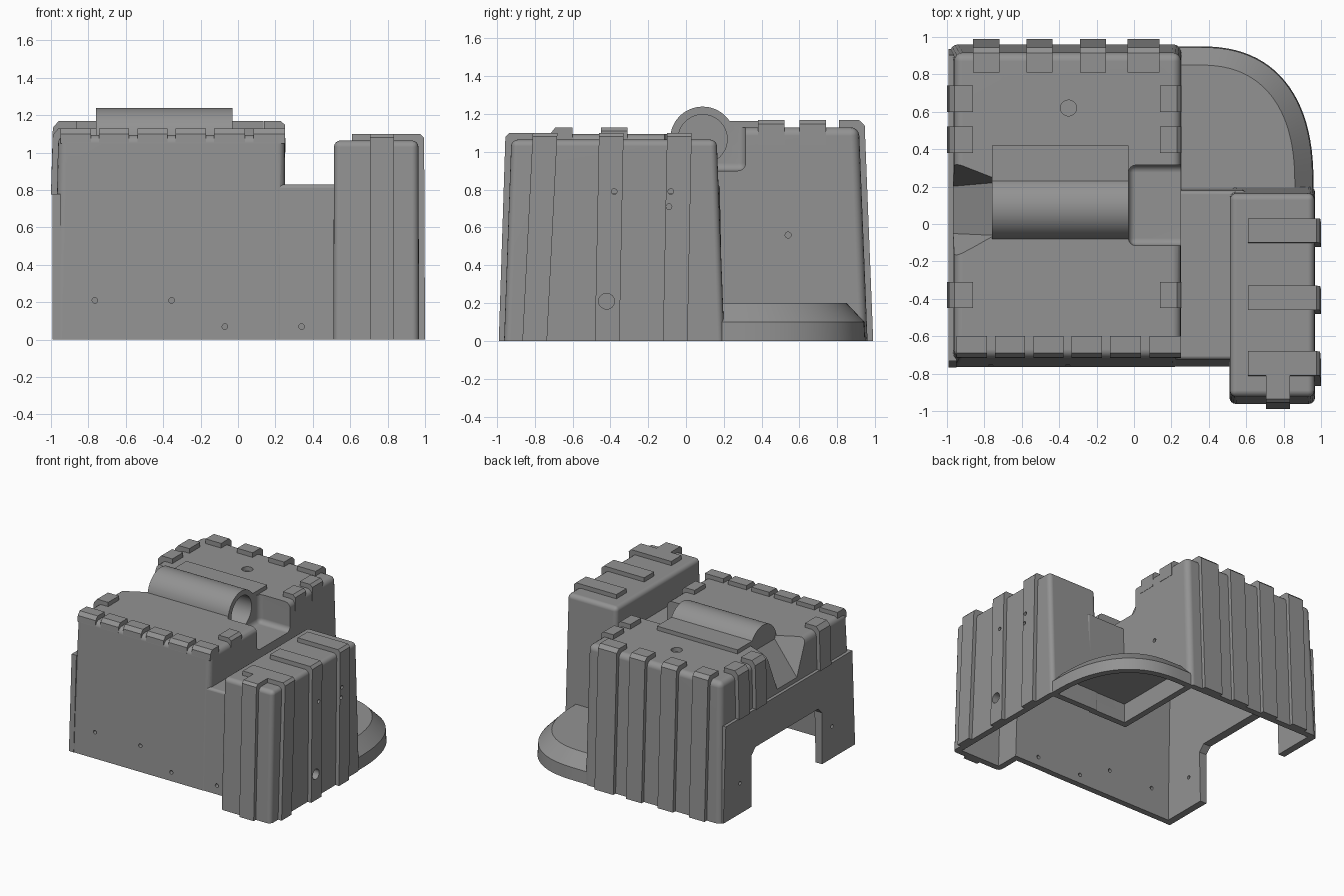
import bpy, bmesh, math
from mathutils import Matrix

if "Cube" in bpy.data.objects:
    bpy.data.objects.remove(bpy.data.objects["Cube"])

grey = bpy.data.materials.new("casing grey")
grey.diffuse_color = (0.29, 0.29, 0.29, 1)
grey.use_nodes = True
grey.node_tree.nodes["Principled BSDF"].inputs["Base Color"].default_value = grey.diffuse_color


def finish(name, bm, bevel=0, floor=None):
    """Turn a bmesh into an object, rounding all edges except those on the floor."""
    bmesh.ops.recalc_face_normals(bm, faces=bm.faces)
    if bevel:
        edges = [e for e in bm.edges
                 if not all(abs(v.co.z - floor) < 1e-4 for v in e.verts)]
        bmesh.ops.bevel(bm, geom=edges, offset=bevel, segments=4, profile=0.5, affect='EDGES')
    me = bpy.data.meshes.new(name)
    bm.to_mesh(me)
    bm.free()
    ob = bpy.data.objects.new(name, me)
    me.materials.append(grey)
    bpy.context.collection.objects.link(ob)
    return ob


def loft(name, rings, bevel=0, floor=None):
    """Closed solid through rings with equal point counts."""
    bm = bmesh.new()
    vs = [[bm.verts.new(p) for p in r] for r in rings]
    n = len(vs[0])
    for a, b in zip(vs, vs[1:]):
        for i in range(n):
            bm.faces.new((a[i], a[(i + 1) % n], b[(i + 1) % n], b[i]))
    bm.faces.new(vs[0][::-1])
    bm.faces.new(vs[-1])
    return finish(name, bm, bevel, floor)


def block(name, x0, x1, y0, y1, z0, z1, draft=(0, 0, 0, 0), bevel=0):
    """Box whose sides lean inward by draft per unit of height; z0 edges stay sharp."""
    def ring(z):
        a, b = x0 + draft[0] * z, x1 - draft[1] * z
        c, d = y0 + draft[2] * z, y1 - draft[3] * z
        return [(a, c, z), (b, c, z), (b, d, z), (a, d, z)]
    return loft(name, [ring(z0), ring(z1)], bevel, z0)


def cylinder(name, axis, centre, r, length, seg=24):
    bm = bmesh.new()
    rot = {'X': Matrix.Rotation(math.pi / 2, 4, 'Y'),
           'Y': Matrix.Rotation(math.pi / 2, 4, 'X'), 'Z': Matrix()}[axis]
    bmesh.ops.create_cone(bm, cap_ends=True, segments=seg, radius1=r, radius2=r, depth=length,
                          matrix=Matrix.Translation(centre) @ rot)
    return finish(name, bm)


def hull(name, pts):
    bm = bmesh.new()
    for p in pts:
        bm.verts.new(p)
    bmesh.ops.convex_hull(bm, input=bm.verts)
    return finish(name, bm)


def boolean(a, b, op):
    m = a.modifiers.new("cut", 'BOOLEAN')
    m.operation, m.object, m.solver = op, b, 'EXACT'
    bpy.context.view_layer.objects.active = a
    bpy.ops.object.modifier_apply(modifier=m.name)
    bpy.data.objects.remove(b)


def rib(name, axis, profile, a, b, flare=0):
    """Strip with a (distance, z) profile, spanning a..b along the axis; flare shifts the foot."""
    def pt(t, d, z):
        t += flare * (1.1 - z)
        return (t, d, z) if axis == 'X' else (d, t, z)
    return loft(name, [[pt(t, d, z) for d, z in profile] for t in (a, b)])


# Outer casing: stepped main body, low bridge, right housing
D_BODY = (0.022, 0.004, 0.045, 0.04)
D_BOX = (0.003, 0.003, 0.036, 0.038)
casing = block("casing", -0.985, 0.255, -0.765, 0.2, 0, 1.095, D_BODY, 0.045)
for part in (
    block("rear_body", -0.985, 0.255, 0.0, 0.96, 0, 1.13, (0.022, 0.004, 0, 0.04), 0.045),
    block("bridge", 0.15, 0.6, -0.762, 0.195, 0, 0.83, (0, 0, 0.045, 0.02), 0.02),
    block("right_housing", 0.51, 0.968, -0.962, 0.203, 0, 1.065, D_BOX, 0.035),
):
    boolean(casing, part, 'UNION')
boolean(casing, cylinder("barrel", 'X', (-0.395, 0.088, 1.067), 0.172, 0.73, 64), 'UNION')
boolean(casing, block("barrel_flap", -0.76, -0.03, 0.1, 0.42, 1.0, 1.163), 'UNION')


def ramp(name, g):
    """Flared chute on the left, grown by g."""
    return hull(name, [(x, y, z) for x, y, z in (
        (-0.76 + g, -0.08 - g, 1.13), (-0.76 + g, 0.25 + g, 1.13),
        (-0.76 + g, -0.06 - g, 1.07 - g), (-0.76 + g, 0.22 + g, 1.07 - g),
        (-0.99, -0.21 - g, 1.13), (-0.99, 0.34 + g, 1.13),
        (-0.99, -0.05 - g, 0.785 - g), (-0.99, 0.2 + g, 0.785 - g),
        (-1.1, -0.21 - g, 1.13), (-1.1, 0.34 + g, 1.13),
        (-1.1, -0.05 - g, 0.785 - g), (-1.1, 0.2 + g, 0.785 - g),
        (-0.76 + g, -0.08 - g, 1.3), (-0.76 + g, 0.25 + g, 1.3),
        (-1.1, -0.21 - g, 1.3), (-1.1, 0.34 + g, 1.3))])


# Hollow interior, leaving walls around the notch, barrel and chute
W = 0.05
inside = block("inside", -0.985 + W, 0.255 - W, -0.765 + W, 0.96 - W, -0.1, 1.045, D_BODY)
boolean(inside, block("k1", 0.1, 0.7, -0.762 + W, 0.195 - W, -0.1, 0.78, (0, 0, 0.045, 0.02)), 'UNION')
boolean(inside, block("k2", 0.51 + W, 0.968 - W, -0.962 + W, 0.203 - W, -0.1, 1.015, D_BOX), 'UNION')
boolean(inside, block("k3", -0.8, 0.35, -0.15, 0.35, 0.85, 1.4), 'DIFFERENCE')
boolean(inside, ramp("k4", 0.04), 'DIFFERENCE')
boolean(casing, inside, 'DIFFERENCE')

# Rounded notch beside the barrel, barrel bore, left chute
notch = block("notch", -0.03, 0.5, -0.115, 0.315, 1.4, 0.9, bevel=0.04)
boolean(casing, notch, 'DIFFERENCE')
boolean(casing, cylinder("bore", 'X', (-0.2, 0.088, 1.067), 0.13, 0.8, 48), 'DIFFERENCE')
boolean(casing, ramp("chute", 0), 'DIFFERENCE')

# Lower left plate with a ledge on top; archway through plate and casing
plate = block("left_plate", -0.993, -0.95, -0.767, 0.935, 0, 0.78, (0, 0, 0.045, 0.04))
arch = [(-0.34, -0.1), (0.57, -0.1), (0.57, 0.42), (0.52, 0.47), (-0.29, 0.47), (-0.34, 0.42)]
for ob in (casing, plate):
    boolean(ob, loft("arch", [[(x, y, z) for y, z in arch] for x in (-1.1, -0.85)]), 'DIFFERENCE')

# Screw holes through the walls, shallow socket on the top
holes = [('Y', (x, -0.75, z), 0.015) for x, z in ((-0.765, 0.21), (-0.355, 0.21), (-0.07, 0.07), (0.34, 0.07))]
holes += [('X', (0.95, y, z), r) for y, z, r in
          ((-0.38, 0.79, 0.015), (-0.08, 0.79, 0.015), (-0.09, 0.71, 0.015), (-0.42, 0.21, 0.042))]
holes += [('X', (0.23, 0.54, 0.56), 0.016), ('X', (-0.96, 0.72, 0.25), 0.015),
          ('X', (-0.96, -0.47, 0.26), 0.015), ('Z', (-0.35, 0.62, 1.195), 0.043)]

# Housing ribs: three over the right side, one down the front
side = [(0.94, 0), (1.0, 0), (0.995, 1.08), (0.975, 1.1), (0.61, 1.1), (0.61, 1.04), (0.94, 1.04)]
ribs = []
for y, flare in ((-0.81, -0.05), (-0.46, -0.02), (-0.1, -0.02)):
    ribs.append(rib("housing_rib", 'Y', side, y, y + 0.13, flare))
front = [(-0.94, 0), (-0.99, 0), (-0.955, 1.08), (-0.935, 1.1), (-0.8, 1.1), (-0.8, 1.04), (-0.9, 1.04)]
ribs.append(rib("housing_front_rib", 'X', front, 0.705, 0.835))
# Rear ribs
back = [(0.935, 0), (0.99, 0), (0.945, 1.14), (0.915, 1.168), (0.81, 1.168), (0.81, 1.1), (0.89, 1.1)]
for x, w in ((-0.86, 0.14), (-0.575, 0.14), (-0.29, 0.14), (-0.035, 0.17)):
    ribs.append(rib("rear_rib", 'X', back, x, x + w))
# Side pads on the main body
for y, top in ((0.60, 1.168), (0.38, 1.168), (-0.45, 1.13)):
    left = [(-0.94, 0.775), (-1.0, 0.775), (-0.99, top - 0.035), (-0.96, top), (-0.86, top),
            (-0.86, top - 0.07), (-0.935, top - 0.07)]
    ribs.append(rib("left_rib", 'Y', left, y, y + 0.14))
    right = [(0.21, top - 0.13), (0.253, top - 0.13), (0.252, top - 0.02), (0.23, top), (0.14, top),
             (0.14, top - 0.07), (0.21, top - 0.07)]
    ribs.append(rib("right_pad", 'Y', right, y, y + 0.14))
# Front pads separated by narrow grooves
xs = [-0.95, -0.765, -0.56, -0.355, -0.15, 0.06, 0.25]
pad = [(-0.69, 1.05), (-0.717, 1.05), (-0.714, 1.1), (-0.69, 1.13), (-0.6, 1.13), (-0.6, 1.05)]
for i, (a, b) in enumerate(zip(xs, xs[1:])):
    rib("front_pad", 'X', pad, a + 0.022 * (i > 0), b - 0.022 * (i < 5))

for axis, c, r in holes:
    targets = [casing]
    if axis == 'X' and c[0] > 0.9:
        targets += ribs[:3]
    if axis == 'X' and c[0] < 0:
        targets.append(plate)
    for o in targets:
        boolean(o, cylinder("drill", axis, c, r, 0.2, 16), 'DIFFERENCE')


# Rounded apron in the rear right corner: skirt, sloped shoulder and hollow underside
def quarter(inset, z):
    pts = [(0.21, 0.19, z), (0.96 - inset, 0.19, z)]
    for i in range(25):
        t = math.pi / 2 * i / 24
        c, s = max(math.cos(t), 0) ** 0.82, max(math.sin(t), 0) ** 0.82
        pts.append((0.34 + (0.62 - inset) * c, 0.2 + (0.75 - inset) * s, z))
    return pts + [(0.21, 0.95 - inset, z)]


apron = loft("corner_apron", [quarter(0, 0), quarter(0.005, 0.1), quarter(0.1, 0.2)])
boolean(apron, loft("apron_hollow", [quarter(0.05, -0.1), quarter(0.05, 0.08), quarter(0.13, 0.16)]),
        'DIFFERENCE')

# Smooth curved areas, keep hard edges crisp and flat areas flat
for ob in list(bpy.context.scene.objects):
    bpy.ops.object.select_all(action='DESELECT')
    ob.select_set(True)
    bpy.context.view_layer.objects.active = ob
    bpy.ops.object.shade_smooth_by_angle(angle=math.radians(30))
    wn = ob.modifiers.new("even_shading", 'WEIGHTED_NORMAL')
    wn.keep_sharp = True
